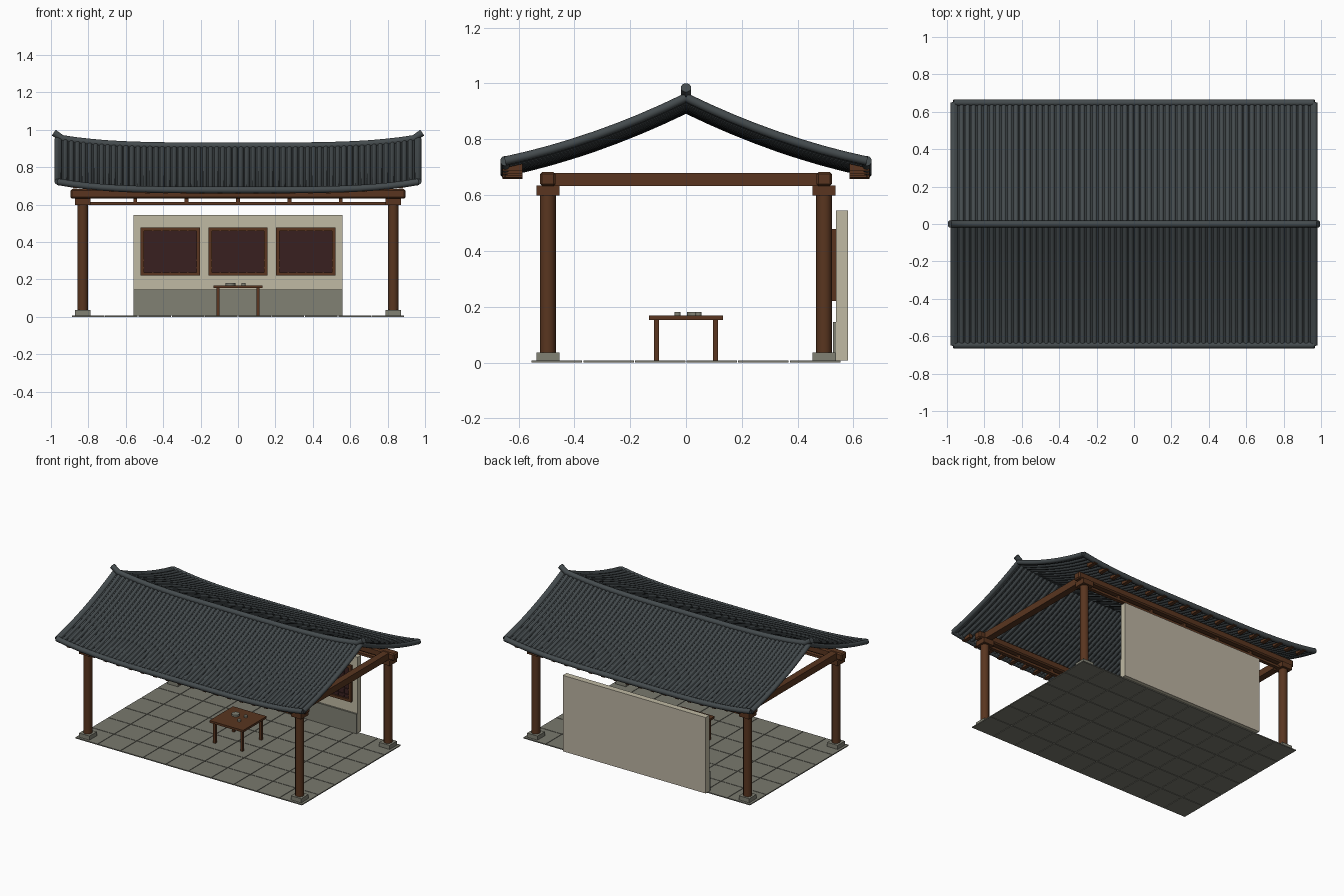
import bpy, bmesh, math
from mathutils import Vector

if "Cube" in bpy.data.objects:
    bpy.data.objects.remove(bpy.data.objects["Cube"])


def mat(name, rgb):
    m = bpy.data.materials.new(name)
    m.diffuse_color = (*rgb, 1)
    m.use_nodes = True
    m.node_tree.nodes["Principled BSDF"].inputs["Base Color"].default_value = m.diffuse_color
    return m


TILE = mat("slate_grey", (0.058, 0.070, 0.075))
WOOD = mat("brown_wood", (0.100, 0.036, 0.014))
DARK = mat("dark_lattice", (0.040, 0.014, 0.014))
PLASTER = mat("cream_plaster", (0.53, 0.49, 0.37))
BACK = mat("taupe_plaster", (0.50, 0.45, 0.36))
STONE = mat("grey_stone", (0.22, 0.22, 0.175))
FLOOR = mat("paving_grey", (0.19, 0.19, 0.155))


def finish(name, bm, m, smooth=False):
    bmesh.ops.recalc_face_normals(bm, faces=bm.faces)
    me = bpy.data.meshes.new(name)
    bm.to_mesh(me)
    bm.free()
    me.materials.append(m)
    if smooth:
        for p in me.polygons:
            p.use_smooth = len(p.vertices) == 4
    ob = bpy.data.objects.new(name, me)
    bpy.context.collection.objects.link(ob)
    return ob


def add_box(bm, x0, x1, y0, y1, z0, z1):
    vs = bmesh.ops.create_cube(bm, size=1)["verts"]
    for v in vs:
        v.co = Vector((x0 + (v.co.x + .5) * (x1 - x0), y0 + (v.co.y + .5) * (y1 - y0),
                       z0 + (v.co.z + .5) * (z1 - z0)))


def boxes(name, m, items):
    bm = bmesh.new()
    for b in items:
        add_box(bm, *b)
    return finish(name, bm, m)


def add_tube(bm, pts, r, n=8):
    """Sweep an n-sided circle along a planar path."""
    pts = [Vector(p) for p in pts]
    normal = Vector((0, 1, 0)) if abs(pts[0].y - pts[-1].y) < 1e-6 else Vector((1, 0, 0))
    rings = []
    for i, p in enumerate(pts):
        t = (pts[min(i + 1, len(pts) - 1)] - pts[max(i - 1, 0)]).normalized()
        up = t.cross(normal)
        rings.append([bm.verts.new(p + r * (math.cos(a) * normal + math.sin(a) * up))
                      for a in (2 * math.pi * (k + .5) / n for k in range(n))])
    for a, b in zip(rings, rings[1:]):
        for k in range(n):
            bm.faces.new((a[k], a[(k + 1) % n], b[(k + 1) % n], b[k]))
    bm.faces.new(rings[0][::-1])
    bm.faces.new(rings[-1])


def add_cyl(bm, x, y, z0, z1, r, n=12):
    vs = bmesh.ops.create_cone(bm, cap_ends=True, segments=n, radius1=r, radius2=r,
                               depth=z1 - z0)["verts"]
    bmesh.ops.translate(bm, verts=vs, vec=(x, y, (z0 + z1) / 2))


# Roof surface: sagging slope with upswept ends
def rise(x):
    return 0.045 * (abs(x) / 0.97) ** 4


def roof_z(x, y):
    t = abs(y) / 0.65
    return 0.905 - 0.227 * t - 0.09 * t * (1 - t) + rise(x)


HALF = 0.965
EAVE = 0.648
xs = [-HALF + 2 * HALF * i / 24 for i in range(25)]

for side, label in ((-1, "front"), (1, "back")):
    ys = [side * EAVE * j / 8 for j in range(9)]
    # Thin deck between the tile rows
    bm = bmesh.new()
    grid = [[bm.verts.new((x, y * 0.98, roof_z(x, y * 0.98))) for y in ys] for x in xs]
    for i in range(24):
        for j in range(8):
            bm.faces.new((grid[i][j], grid[i + 1][j], grid[i + 1][j + 1], grid[i][j + 1]))
    deck = finish(label + "_roof_deck", bm, TILE)
    sol = deck.modifiers.new("thickness", 'SOLIDIFY')
    sol.thickness = 0.006
    sol.offset = 0
    # Round tile rows
    bm = bmesh.new()
    rows = 60
    for i in range(rows):
        x = -0.955 + 1.91 * i / (rows - 1)
        add_tube(bm, [(x, y, roof_z(x, y)) for y in ys], 0.0135)
    finish(label + "_tile_rows", bm, TILE, True)
    # Eave roll and gable rolls
    bm = bmesh.new()
    add_tube(bm, [(x, side * EAVE, roof_z(x, EAVE)) for x in xs], 0.018, 10)
    for x in (-HALF, HALF):
        add_tube(bm, [(x, y, roof_z(x, y)) for y in ys], 0.016, 10)
    finish(label + "_edge_rolls", bm, TILE, True)
    # Short rafter ends under the eave
    boxes(label + "_rafter_ends", WOOD,
          [(x - .013, x + .013, *sorted((side * .585, side * .657)),
            .658 + rise(x), .684 + rise(x)) for x in (k * .0967 for k in range(-9, 10))])

# Ridge roll with kicked-up ends
bm = bmesh.new()
inner = [-0.94 + 1.88 * i / 24 for i in range(25)]
path = [(x, 0, 0.914 + rise(x)) for x in inner]
path = [(-.985, 0, .985)] + path + [(.985, 0, .985)]
add_tube(bm, path, 0.019, 12)
finish("ridge_roll", bm, TILE, True)

# Posts with stone bases and caps
CX, CY = 0.83, 0.495
corners = [(sx * CX, sy * CY) for sx in (-1, 1) for sy in (-1, 1)]
bm = bmesh.new()
for x, y in corners:
    add_cyl(bm, x, y, 0.035, 0.61, 0.0285)
finish("posts", bm, WOOD, True)
boxes("post_bases", STONE, [(x - .041, x + .041, y - .041, y + .041, .004, .036) for x, y in corners])
boxes("post_caps", WOOD, [(x - .041, x + .041, y - .041, y + .041, .598, .634) for x, y in corners])

# Ring of main beams
long_beams = boxes("long_beams", WOOD,
                   [(-.895, .895, y - .028, y + .028, .632, .683) for y in (-CY, CY)])
bev = long_beams.modifiers.new("chamfer", 'BEVEL')
bev.width = 0.008
boxes("cross_beams", WOOD, [(x - .024, x + .024, -CY, CY, .633, .680) for x in (-CX, CX)])

# Lower rails and spacer blocks
boxes("lower_rails", WOOD, [(-CX, CX, y - .012, y + .012, .597, .614) for y in (-CY, CY)])
boxes("rail_spacers", WOOD, [(k * .275 - .010, k * .275 + .010, y - .010, y + .010, .612, .634)
                             for y in (-CY, CY) for k in range(-2, 3)])

# Paved floor: 10 by 6 slabs
W, D, GAP = 1.78 / 10, 1.11 / 6, 0.002
boxes("floor_slabs", FLOOR,
      [(-.89 + i * W + GAP, -.89 + (i + 1) * W - GAP, -.555 + j * D + GAP,
        -.555 + (j + 1) * D - GAP, 0, .007) for i in range(10) for j in range(6)])

# Back wall, rear face in taupe
wall = boxes("back_wall", PLASTER, [(-.56, .56, .538, .58, .007, .545)])
wall.data.materials.append(BACK)
for p in wall.data.polygons:
    p.material_index = int(p.normal.y > .5)
boxes("wall_skirting", STONE, [(-.56, .56, .526, .54, .007, .146)])

# Lattice windows
panes, frames, slats = [], [], []
for cx in (-.362, 0, .362):
    x0, x1, z0, z1, f = cx - .158, cx + .158, .220, .478, .018
    panes.append((x0 + f, x1 - f, .533, .54, z0 + f, z1 - f))
    frames += [(x0, x0 + f, .522, .54, z0, z1), (x1 - f, x1, .522, .54, z0, z1),
               (x0 + f, x1 - f, .522, .54, z0, z0 + f), (x0 + f, x1 - f, .522, .54, z1 - f, z1)]
    slats += [(cx + k * .047 - .004, cx + k * .047 + .004, .528, .535, z0 + f, z1 - f)
              for k in range(-2, 3)]
    slats += [(x0 + f, x1 - f, .527, .535, z - .004, z + .004) for z in (.262, .302)]
boxes("window_panes", DARK, panes)
boxes("window_frames", WOOD, frames)
boxes("window_slats", DARK, slats)

# Low table
boxes("table_top", WOOD, [(-.132, .132, -.132, .132, .153, .168)])
boxes("table_legs", WOOD, [(x - .009, x + .009, y - .009, y + .009, .007, .155)
                           for x in (-.107, .107) for y in (-.105, .105)])

# Dishes
bm = bmesh.new()
for x, y, r in ((-.04, .03, .026), (.03, -.03, .011), (.03, .045, .011)):
    add_cyl(bm, x, y, .167, .181, r)
finish("dishes", bm, STONE, True)
